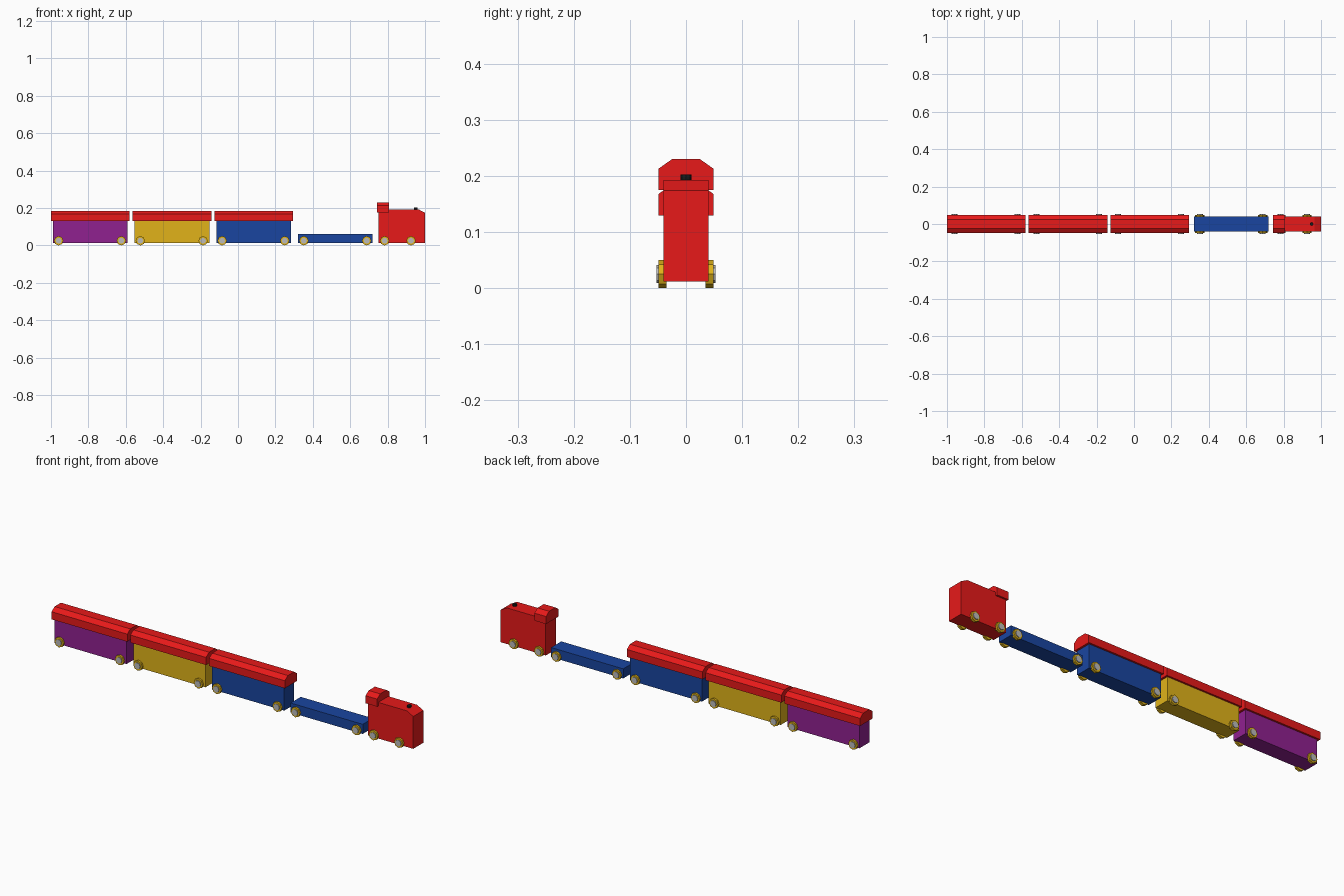
import bpy, bmesh, math
from mathutils import Matrix

if "Cube" in bpy.data.objects:
    bpy.data.objects.remove(bpy.data.objects["Cube"])

def mat(name, rgb):
    m = bpy.data.materials.new(name)
    m.diffuse_color = (*rgb, 1)
    m.use_nodes = True
    m.node_tree.nodes["Principled BSDF"].inputs["Base Color"].default_value = m.diffuse_color
    return m

RED = mat("red", (0.8, 0.01, 0.01))
BLUE = mat("blue", (0.01, 0.06, 0.35))
YELLOW = mat("yellow", (0.75, 0.45, 0.01))
PURPLE = mat("purple", (0.28, 0.015, 0.28))
GREY = mat("hub_grey", (0.5, 0.5, 0.5))
BLACK = mat("black", (0.01, 0.01, 0.01))

def finish(name, bm, material):
    bmesh.ops.recalc_face_normals(bm, faces=bm.faces)
    me = bpy.data.meshes.new(name)
    bm.to_mesh(me)
    bm.free()
    me.materials.append(material)
    ob = bpy.data.objects.new(name, me)
    bpy.context.collection.objects.link(ob)
    return ob

def extrude(name, points, offset, material):
    """Closed 3D outline swept along an offset."""
    bm = bmesh.new()
    face = bm.faces.new([bm.verts.new(p) for p in points])
    out = bmesh.ops.extrude_face_region(bm, geom=[face])
    bmesh.ops.translate(bm, vec=offset, verts=[v for v in out["geom"] if isinstance(v, bmesh.types.BMVert)])
    bm.faces.ensure_lookup_table()
    return finish(name, bm, material)

def box(name, x0, x1, z0, z1, material, w=0.04):
    pts = [(x0, -w, z0), (x0, w, z0), (x0, w, z1), (x0, -w, z1)]
    return extrude(name, pts, (x1 - x0, 0, 0), material)

def roof(name, x0, x1, z):
    # flat-topped roof with chamfered shoulders
    prof = [(-0.049, 0), (0.049, 0), (0.049, 0.038), (0.025, 0.055), (-0.025, 0.055), (-0.049, 0.038)]
    return extrude(name, [(x0, y, z + h) for y, h in prof], (x1 - x0, 0, 0), RED)

def disc(name, x, y, z, r, depth, sides, material, upright=False):
    bm = bmesh.new()
    bmesh.ops.create_cone(bm, cap_ends=True, segments=sides, radius1=r, radius2=r, depth=depth)
    rot = Matrix() if upright else Matrix.Rotation(math.pi / 2, 4, 'X')
    bmesh.ops.transform(bm, matrix=Matrix.Translation((x, y, z)) @ rot, verts=bm.verts)
    return finish(name, bm, material)

def wheels(prefix, xs):
    for i, x in enumerate(xs):
        for side, s in (("right", -1), ("left", 1)):
            disc(f"{prefix}_wheel_{i}_{side}", x, s * 0.042, 0.025, 0.025, 0.014, 8, YELLOW)
            disc(f"{prefix}_hub_{i}_{side}", x, s * 0.0465, 0.025, 0.016, 0.013, 8, GREY)

# covered wagons
for name, x0, colour in (("rear_wagon", -1.0, PURPLE), ("middle_wagon", -0.563, YELLOW), ("front_wagon", -0.126, BLUE)):
    box(name + "_body", x0 + 0.01, x0 + 0.41, 0.012, 0.131, colour)
    roof(name + "_roof", x0, x0 + 0.42, 0.13)
    wheels(name, (x0 + 0.041, x0 + 0.376))

# flat wagon
box("flat_wagon_body", 0.32, 0.72, 0.012, 0.06, BLUE)
wheels("flat_wagon", (0.352, 0.688))

# engine with sloped nose, cab roof and chimney
side = [(0.75, 0.012), (1.0, 0.012), (1.0, 0.174), (0.965, 0.193), (0.75, 0.193)]
extrude("engine_body", [(x, -0.04, z) for x, z in side], (0, 0.08, 0), RED)
roof("cab_roof", 0.742, 0.806, 0.175)
disc("chimney", 0.95, 0, 0.195, 0.01, 0.016, 8, BLACK, True)
wheels("engine", (0.784, 0.925))
